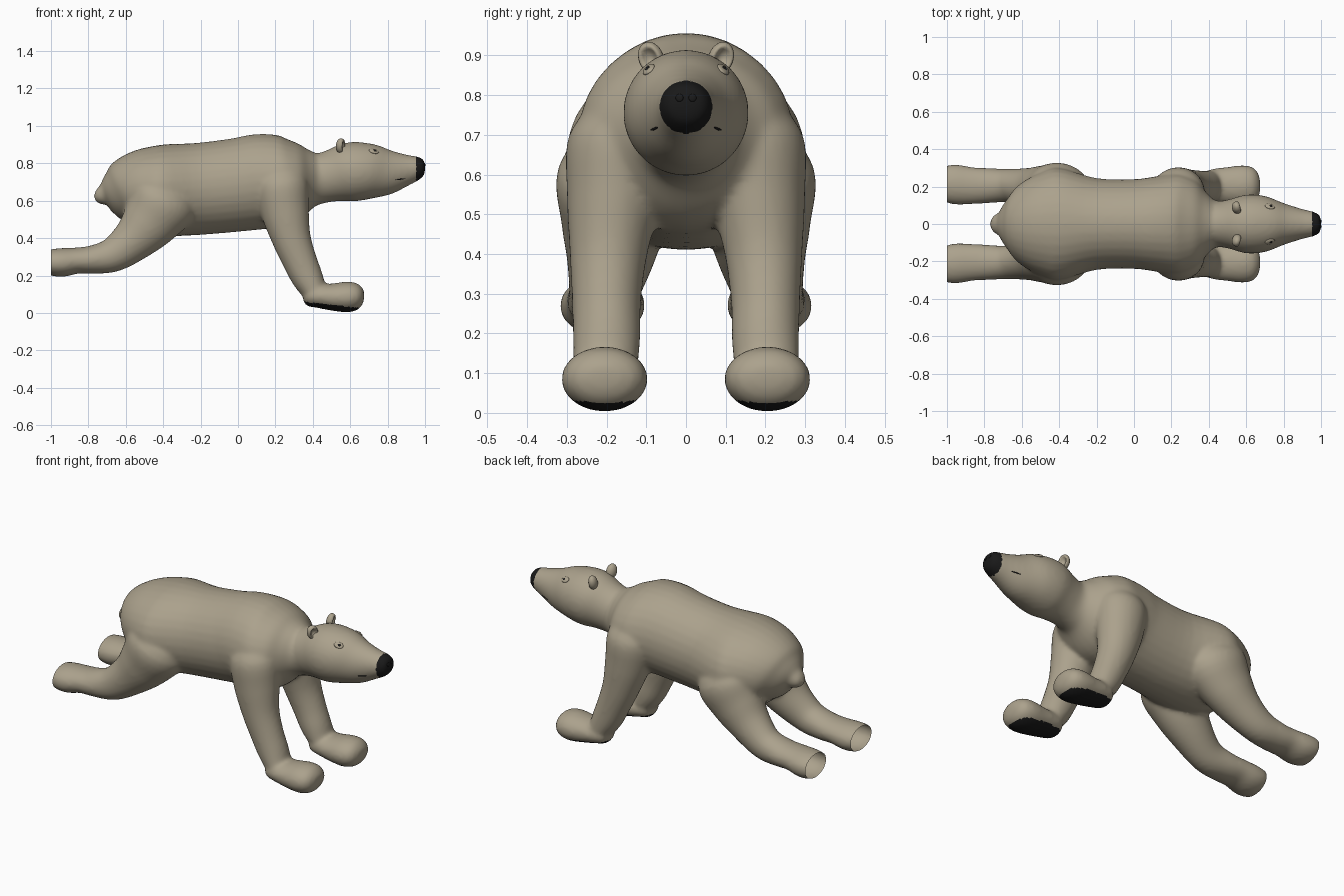
import bpy, bmesh, math
from mathutils import Vector, Matrix

cube = bpy.data.objects.get("Cube")
if cube:
    bpy.data.objects.remove(cube, do_unlink=True)


def material(name, rgb):
    m = bpy.data.materials.new(name)
    m.use_nodes = True
    m.diffuse_color = (*rgb, 1)
    m.node_tree.nodes["Principled BSDF"].inputs["Base Color"].default_value = (*rgb, 1)
    return m


FUR = material("beige fur", (0.41, 0.36, 0.265))
BLACK = material("black skin", (0.01, 0.01, 0.01))


def make_object(name, bm, *mats):
    mesh = bpy.data.meshes.new(name)
    bmesh.ops.recalc_face_normals(bm, faces=bm.faces)
    for f in bm.faces:
        f.smooth = True
    bm.to_mesh(mesh)
    bm.free()
    obj = bpy.data.objects.new(name, mesh)
    for m in mats:
        mesh.materials.append(m)
    bpy.context.collection.objects.link(obj)
    return obj


def spline(rows, steps=4):
    """Catmull-Rom interpolation of every value in the rows."""
    out = []
    for i in range(len(rows) - 1):
        a, b, c, d = (rows[max(0, min(len(rows) - 1, i + k))] for k in (-1, 0, 1, 2))
        for s in range(steps):
            t = s / steps
            out.append([0.5 * (2 * q + (r - p) * t + (2 * p - 5 * q + 4 * r - u) * t * t
                               + (3 * q - p - 3 * r + u) * t ** 3)
                        for p, q, r, u in zip(a, b, c, d)])
    return out + [list(rows[-1])]


def tube(bm, rows, side=1, sides=32):
    """Loft of ellipses; each row is x, y, z, half width in y, half height."""
    rows = spline(rows)
    rings = []
    for i, (x, y, z, ry, rn) in enumerate(rows):
        p, q = rows[max(i - 1, 0)], rows[min(i + 1, len(rows) - 1)]
        tangent = Vector((q[0] - p[0], 0, q[2] - p[2])).normalized()
        across = Vector((0, 1, 0))
        up = tangent.cross(across)
        centre = Vector((x, y * side, z))
        angles = [math.tau * k / sides for k in range(sides)]
        rings.append([bm.verts.new(centre + across * max(ry, 0.004) * math.cos(a)
                                   + up * max(rn, 0.004) * math.sin(a)) for a in angles])
    for r, s in zip(rings, rings[1:]):
        for k in range(sides):
            n = (k + 1) % sides
            bm.faces.new((r[k], r[n], s[n], s[k]))
    bm.faces.new(rings[0][::-1])
    bm.faces.new(rings[-1])


# Torso, neck and head: x, top, bottom, half width
outline = [
    (-0.71, 0.66, 0.54, 0.04), (-0.69, 0.71, 0.51, 0.10), (-0.65, 0.77, 0.48, 0.16),
    (-0.60, 0.83, 0.45, 0.22), (-0.50, 0.88, 0.43, 0.275), (-0.40, 0.90, 0.41, 0.30),
    (-0.20, 0.91, 0.418, 0.245), (0.0, 0.935, 0.435, 0.24), (0.12, 0.957, 0.447, 0.255),
    (0.24, 0.945, 0.46, 0.27), (0.33, 0.912, 0.51, 0.235), (0.39, 0.872, 0.56, 0.165),
    (0.44, 0.855, 0.585, 0.125), (0.51, 0.875, 0.594, 0.132), (0.60, 0.912, 0.595, 0.157),
    (0.70, 0.907, 0.608, 0.15), (0.80, 0.878, 0.63, 0.112), (0.90, 0.85, 0.68, 0.08),
    (0.96, 0.838, 0.71, 0.066), (0.99, 0.822, 0.728, 0.05), (1.0, 0.80, 0.75, 0.03)]
front_leg = [
    (0.22, 0.15, 0.80, 0.06, 0.08), (0.23, 0.165, 0.70, 0.13, 0.14),
    (0.25, 0.18, 0.55, 0.12, 0.13), (0.285, 0.195, 0.40, 0.098, 0.105),
    (0.33, 0.20, 0.28, 0.087, 0.092), (0.375, 0.20, 0.18, 0.085, 0.083),
    (0.425, 0.205, 0.09, 0.08, 0.06)]
front_paw = [
    (0.35, 0.205, 0.085, 0.03, 0.02), (0.37, 0.205, 0.085, 0.07, 0.05),
    (0.42, 0.205, 0.09, 0.09, 0.062), (0.50, 0.205, 0.085, 0.10, 0.072),
    (0.58, 0.205, 0.085, 0.109, 0.082), (0.635, 0.205, 0.09, 0.098, 0.072),
    (0.665, 0.205, 0.092, 0.065, 0.045), (0.675, 0.205, 0.092, 0.02, 0.015)]
hind_leg = [
    (-0.34, 0.14, 0.72, 0.08, 0.10), (-0.39, 0.17, 0.61, 0.152, 0.18),
    (-0.47, 0.18, 0.49, 0.135, 0.155), (-0.56, 0.19, 0.39, 0.11, 0.118),
    (-0.67, 0.205, 0.31, 0.09, 0.093), (-0.78, 0.205, 0.285, 0.094, 0.076),
    (-0.86, 0.205, 0.28, 0.098, 0.07), (-0.94, 0.21, 0.27, 0.107, 0.077),
    (-1.0, 0.213, 0.27, 0.10, 0.07), (-1.05, 0.213, 0.27, 0.07, 0.05)]
tail = [
    (-0.60, 0, 0.67, 0.05, 0.06), (-0.67, 0, 0.65, 0.075, 0.07),
    (-0.72, 0, 0.63, 0.062, 0.055), (-0.755, 0, 0.62, 0.04, 0.034),
    (-0.77, 0, 0.618, 0.012, 0.01)]

bm = bmesh.new()
tube(bm, [(x, 0, (t + b) / 2, w, (t - b) / 2) for x, t, b, w in outline])
tube(bm, tail)
for side in (1, -1):
    for part in (front_leg, front_paw, hind_leg):
        tube(bm, part, side)
body = make_object("bear_body", bm, FUR, BLACK)

# Fuse the limbs into one skin and soften the joints
remesh = body.modifiers.new("fuse", 'REMESH')
remesh.mode = 'VOXEL'
remesh.voxel_size = 0.011
soften = body.modifiers.new("soften", 'SMOOTH')
soften.factor = 0.5
soften.iterations = 10
bpy.context.view_layer.objects.active = body
body.select_set(True)
for name in ("fuse", "soften"):
    bpy.ops.object.modifier_apply(modifier=name)

# Open hind paws, black nose and front soles
bm = bmesh.new()
bm.from_mesh(body.data)
bmesh.ops.bisect_plane(bm, geom=bm.verts[:] + bm.edges[:] + bm.faces[:],
                       plane_co=(-1, 0, 0), plane_no=(-1, 0, 0), clear_outer=True)
for f in bm.faces:
    c = f.calc_center_median()
    f.smooth = True
    sole = c.x > 0.3 and c.z < 0.098 - 0.11 * c.x
    f.material_index = int(sole or c.x > 0.953)
bm.to_mesh(body.data)
bm.free()


def on_skin(point):
    """Frame on the body surface: local z outward, local x along the body."""
    _, loc, n, _ = body.closest_point_on_mesh(Vector(point))
    x = (Vector((1, 0, 0)) - n * n.x).normalized()
    frame = Matrix((x, n.cross(x), n)).transposed().to_4x4()
    return Matrix.Translation(loc) @ frame


def blob(name, matrix, size, mat):
    bm = bmesh.new()
    bmesh.ops.create_uvsphere(bm, u_segments=20, v_segments=12, radius=1,
                              matrix=matrix @ Matrix.Diagonal((*size, 1)))
    return make_object(name, bm, mat)


for side, label in ((1, "left"), (-1, "right")):
    # Round ear with a hollow facing forward
    bm = bmesh.new()
    bmesh.ops.create_uvsphere(bm, u_segments=24, v_segments=16, radius=1)
    for v in bm.verts:
        r = math.hypot(v.co.y, v.co.z)
        if v.co.x > 0 and r < 0.75:
            v.co.x -= 1.1 * (1 - (r / 0.75) ** 2)
    bm.transform(Matrix.Translation((0.55, 0.088 * side, 0.893))
                 @ Matrix.Rotation(-0.35 * side, 4, 'X')
                 @ Matrix.Rotation(0.3 * side, 4, 'Z')
                 @ Matrix.Diagonal((0.026, 0.032, 0.042, 1)))
    make_object("ear_" + label, bm, FUR)

    # Eye, pupil, mouth corner and nostril
    eye = on_skin((0.725, 0.09 * side, 0.86))
    blob("eyelid_" + label, eye, (0.027, 0.018, 0.007), FUR)
    blob("pupil_" + label, eye @ Matrix.Translation((0.004, 0, 0.004)),
         (0.01, 0.008, 0.005), BLACK)
    blob("mouth_" + label, on_skin((0.87, 0.08 * side, 0.715)), (0.03, 0.003, 0.002), BLACK)
    blob("nostril_" + label, on_skin((1.01, 0.018 * side, 0.795)), (0.01, 0.01, 0.004), BLACK)
